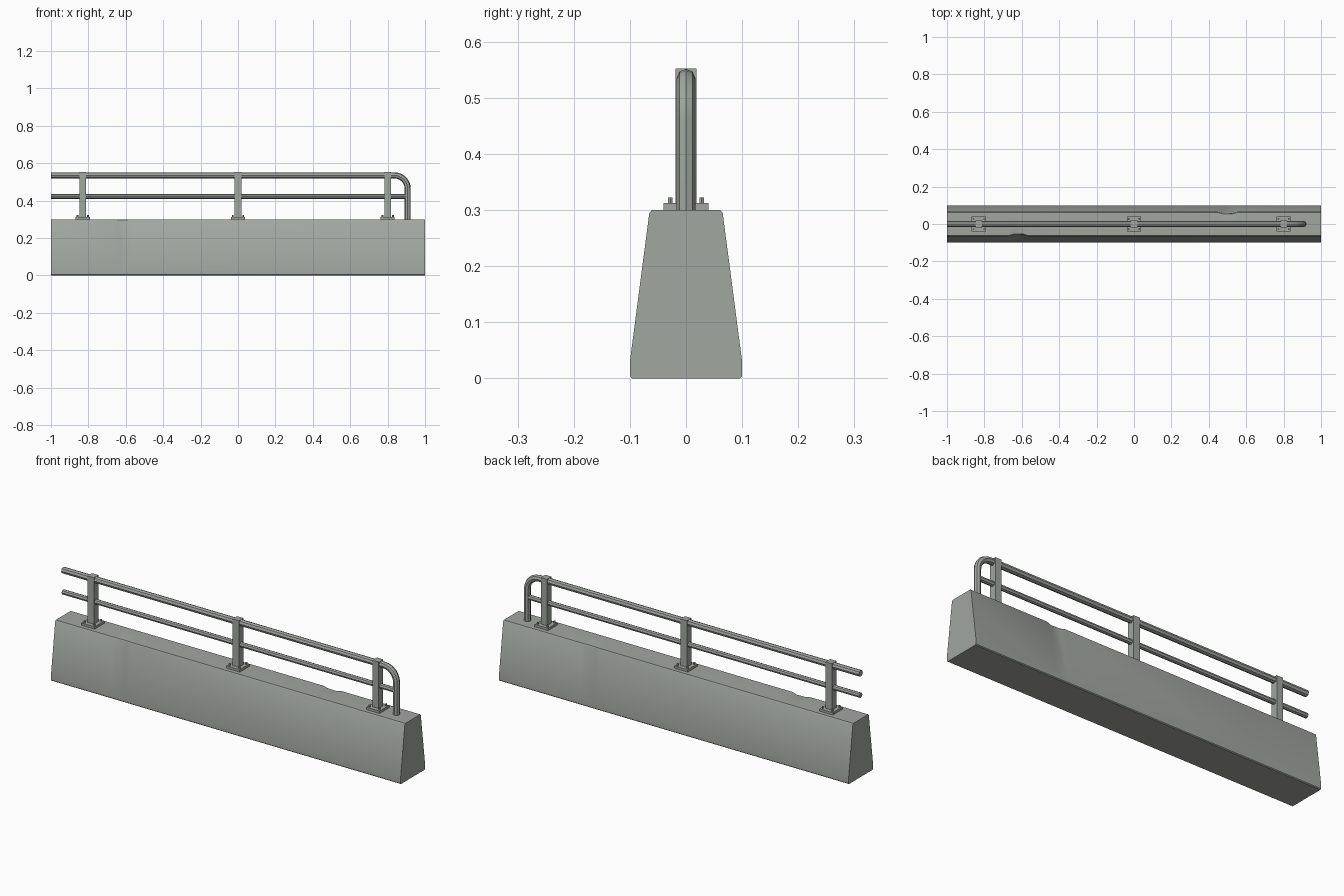
import bpy, bmesh, math
from mathutils import Vector

if "Cube" in bpy.data.objects:
    bpy.data.objects.remove(bpy.data.objects["Cube"])

grey = bpy.data.materials.new("concrete grey")
grey.diffuse_color = (0.36, 0.385, 0.355, 1)
grey.use_nodes = True
grey.node_tree.nodes["Principled BSDF"].inputs["Base Color"].default_value = grey.diffuse_color


def finish(name, bm, smooth=False):
    bmesh.ops.recalc_face_normals(bm, faces=bm.faces)
    me = bpy.data.meshes.new(name)
    bm.to_mesh(me)
    bm.free()
    me.materials.append(grey)
    ob = bpy.data.objects.new(name, me)
    bpy.context.collection.objects.link(ob)
    if smooth:
        bpy.ops.object.select_all(action='DESELECT')
        ob.select_set(True)
        bpy.context.view_layer.objects.active = ob
        bpy.ops.object.shade_smooth_by_angle(angle=math.radians(30))
    return ob


def loft(bm, rings):
    """Skin a list of closed rings of points and cap both ends."""
    rows = [[bm.verts.new(p) for p in r] for r in rings]
    n = len(rows[0])
    for a, b in zip(rows, rows[1:]):
        for i in range(n):
            j = (i + 1) % n
            bm.faces.new((a[i], a[j], b[j], b[i]))
    bm.faces.new(rows[0])
    bm.faces.new(rows[-1])


def box(bm, x0, x1, y0, y1, z0, z1):
    loft(bm, [[(x, y0, z0), (x, y1, z0), (x, y1, z1), (x, y0, z1)] for x in (x0, x1)])


def tube(name, path, r, sides=8):
    """Round bar along a path lying in the xz plane."""
    pts = [Vector((x, 0, z)) for x, z in path]
    rings = []
    for i, p in enumerate(pts):
        t = (pts[min(i + 1, len(pts) - 1)] - pts[max(i - 1, 0)]).normalized()
        side = Vector((0, 1, 0))
        up = side.cross(t)
        rings.append([p + side * r * math.cos(k * math.tau / sides)
                      + up * r * math.sin(k * math.tau / sides) for k in range(sides)])
    bm = bmesh.new()
    loft(bm, rings)
    return finish(name, bm, True)


# Tapered concrete wall with a chipped top edge on each side
# stations: x, front chip amount, back chip amount
stations = [(-1, 0, 0), (-0.67, 0, 0), (-0.645, 0.8, 0), (-0.595, 1, 0), (-0.57, 0, 0),
            (0.45, 0, 0), (0.475, 0, 0.8), (0.525, 0, 1), (0.55, 0, 0), (1, 0, 0)]
half = [(0.096, 0.0), (0.1, 0.004), (0.1, 0.03), (0.0655, 0.294), (0.061, 0.30)]


def section(x, front, back):
    def side(sign, chip):
        out = []
        for i, (y, z) in enumerate(half):
            if i >= 3:
                y, z = y - 0.008 * chip, z - (0.009 * chip if i == 3 else 0.003 * chip)
            out.append((x, sign * y, z))
        return out
    return side(1, back) + [(x, 0.045, 0.30), (x, -0.045, 0.30)] + side(-1, front)[::-1]


bm = bmesh.new()
loft(bm, [section(*s) for s in stations])
finish("concrete_wall", bm, True)

# Top rail bending down to the wall at its right end
bend = [(0.837 + 0.07 * math.sin(a), 0.465 + 0.07 * math.cos(a))
        for a in (math.radians(15 * k) for k in range(7))]
tube("top_rail", [(-1, 0.535)] + bend + [(0.907, 0.298)], 0.0165)

# Lower rail
tube("lower_rail", [(-1, 0.422), (0.9, 0.422)], 0.013)

# Posts with base plates and bolts
for n, x in enumerate((-0.83, 0.0, 0.80), 1):
    bm = bmesh.new()
    box(bm, x - 0.018, x + 0.018, -0.0185, 0.0185, 0.298, 0.552)
    finish(f"post_{n}", bm)
    bm = bmesh.new()
    box(bm, x - 0.038, x + 0.038, -0.04, 0.04, 0.299, 0.312)
    finish(f"base_plate_{n}", bm)
    bm = bmesh.new()
    for sx in (-1, 1):
        for sy in (-1, 1):
            cx, cy = x + sx * 0.028, sy * 0.028
            loft(bm, [[(cx + 0.005 * math.cos(k * math.tau / 6),
                        cy + 0.005 * math.sin(k * math.tau / 6), z) for k in range(6)]
                      for z in (0.31, 0.322)])
    finish(f"bolts_{n}", bm)
